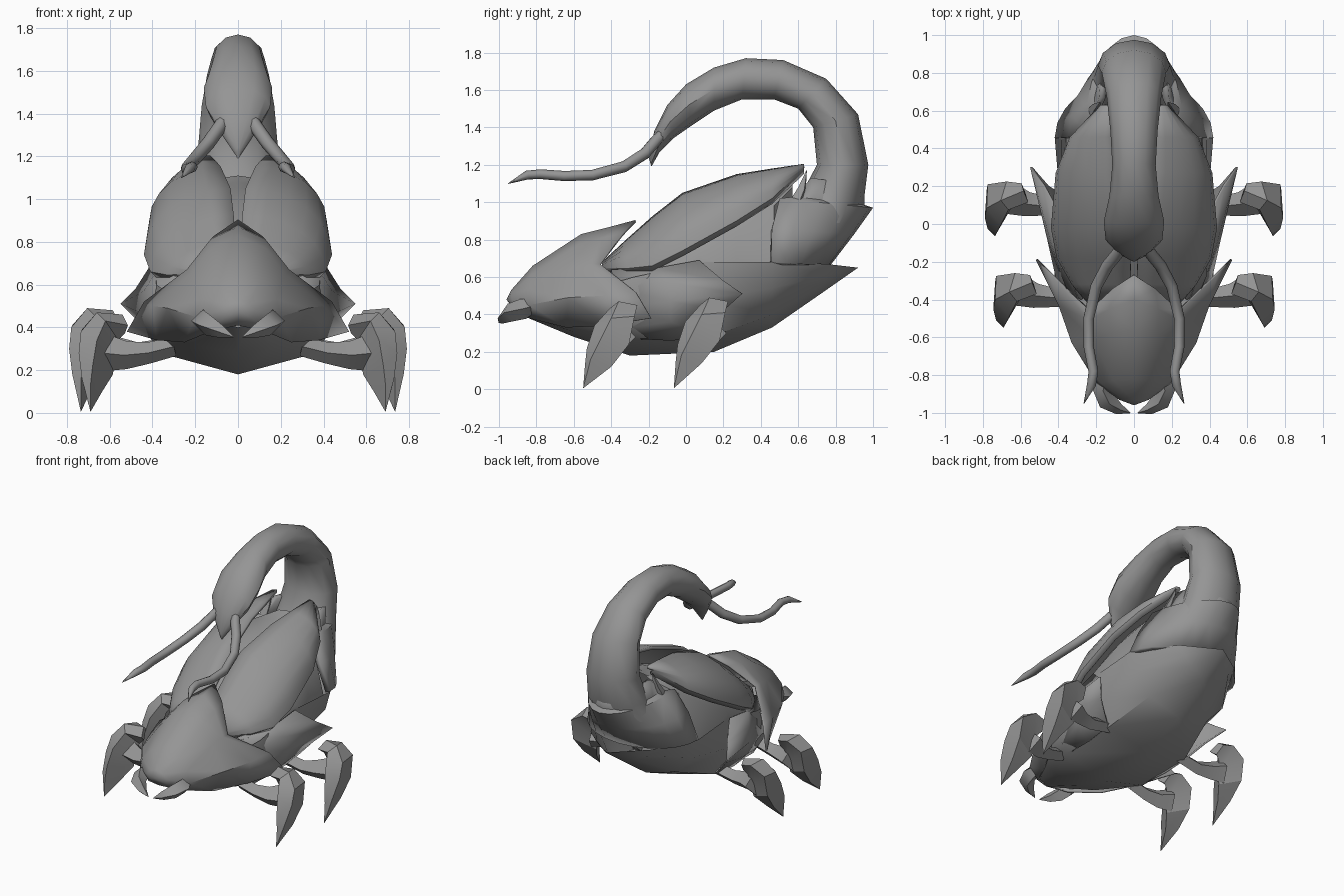
import bpy, bmesh, math
from mathutils import Vector

grey = bpy.data.materials.new("chitin_grey")
grey.diffuse_color = (0.3, 0.3, 0.3, 1)


def skin(name, rows, closed=False, mirror=True, thick=0.0, angle=40):
    """Skin rows of points into a surface; closed rows become a capped tube."""
    bm = bmesh.new()
    vs = [[bm.verts.new(p) for p in r] for r in rows]
    n = len(rows[0])
    for a, b in zip(vs, vs[1:]):
        for i in range(n if closed else n - 1):
            j = (i + 1) % n
            bm.faces.new((a[i], a[j], b[j], b[i]))
    if closed:
        bm.faces.new(vs[0])
        bm.faces.new(vs[-1])
    bmesh.ops.remove_doubles(bm, verts=bm.verts, dist=0.0005)
    bmesh.ops.recalc_face_normals(bm, faces=bm.faces)
    me = bpy.data.meshes.new(name)
    bm.to_mesh(me)
    bm.free()
    me.materials.append(grey)
    ob = bpy.data.objects.new(name, me)
    bpy.context.collection.objects.link(ob)
    bpy.ops.object.select_all(action='DESELECT')
    ob.select_set(True)
    bpy.context.view_layer.objects.active = ob
    bpy.ops.object.shade_smooth_by_angle(angle=math.radians(angle))
    if mirror:
        m = ob.modifiers.new("mirror", 'MIRROR')
        m.use_clip = True
    if thick:
        s = ob.modifiers.new("thickness", 'SOLIDIFY')
        s.thickness = thick
        s.offset = -1
    return ob


def tube(name, path, radii, sides=6, angle=40):
    """Tapered tube along a path, mirrored to the other side."""
    pts = [Vector(p) for p in path]
    rows = []
    for i, (p, r) in enumerate(zip(pts, radii)):
        t = (pts[min(i + 1, len(pts) - 1)] - pts[max(i - 1, 0)]).normalized()
        u = t.cross(Vector((0, 0, 1))).normalized()
        w = u.cross(t)
        rows.append([p + r * (u * math.cos(k) + w * math.sin(k))
                     for k in (math.tau * j / sides for j in range(sides))])
    return skin(name, rows, closed=True, angle=angle)


def rings(name, spec, sides=12):
    """Elliptical rings: outer (y, z), inner (y, z), half width."""
    rows = []
    for yo, zo, yi, zi, hw in spec:
        row = []
        for j in range(sides):
            k = math.tau * j / sides
            c = (1 + math.cos(k)) / 2
            row.append((hw * math.sin(k), yi + (yo - yi) * c, zi + (zo - zi) * c))
        rows.append(row)
    return skin(name, rows, closed=True, mirror=False)


# Arching tail with a bulb at the end
rings("tail", [
    (0.90, 0.88, 0.54, 0.92, 0.25), (0.95, 1.00, 0.61, 1.03, 0.21),
    (0.975, 1.20, 0.70, 1.20, 0.19), (0.92, 1.47, 0.68, 1.40, 0.17),
    (0.75, 1.66, 0.60, 1.50, 0.145), (0.52, 1.76, 0.47, 1.55, 0.125),
    (0.32, 1.77, 0.30, 1.55, 0.115), (0.15, 1.72, 0.15, 1.49, 0.13),
    (0.00, 1.63, 0.03, 1.41, 0.16), (-0.10, 1.52, -0.07, 1.34, 0.15),
    (-0.17, 1.38, -0.14, 1.27, 0.085), (-0.20, 1.24, -0.185, 1.19, 0.01)])

# Flared root of the tail: half arcs, widest along their front edge
root = []
for yo, zo, yi, zi, hw in [(0.77, 0.66, 0.455, 0.68, 0.42), (0.90, 0.83, 0.46, 0.86, 0.345),
                           (1.0, 0.97, 0.50, 1.02, 0.26), (0.955, 0.985, 0.58, 1.03, 0.215),
                           (0.95, 1.09, 0.67, 1.13, 0.185)]:
    root.append([(hw * math.sin(t), yi + (yo - yi) * math.cos(t), zi + (zo - zi) * math.cos(t))
                 for t in (math.pi / 2 * k / 6 for k in range(7))])
skin("tail_root", root, thick=0.035)
tube("tail_root_spike", [(0.22, 0.58, 0.98), (0.20, 0.62, 1.07), (0.18, 0.645, 1.17)],
     [0.04, 0.025, 0.002], 4)

# Two feelers hanging from the tail bulb
tube("feeler", [(0.055, -0.10, 1.39), (0.09, -0.16, 1.33), (0.14, -0.22, 1.26),
                (0.20, -0.33, 1.19), (0.24, -0.50, 1.145), (0.24, -0.65, 1.14),
                (0.215, -0.78, 1.15), (0.225, -0.85, 1.145), (0.265, -0.95, 1.10)],
     [0.028, 0.032, 0.032, 0.03, 0.028, 0.027, 0.026, 0.024, 0.002], 8, angle=60)

# Wing cases: arcs from inner top edge to outer low edge, with a turned-in rim
wing = []
for y, xi, zi, xo, zo in [(-0.45, 0.015, 0.68, 0.22, 0.65), (-0.32, 0.015, 0.80, 0.33, 0.645),
                          (-0.18, 0.02, 0.925, 0.41, 0.66), (-0.02, 0.035, 1.05, 0.44, 0.74),
                          (0.27, 0.08, 1.15, 0.415, 0.90), (0.46, 0.105, 1.18, 0.34, 1.02),
                          (0.63, 0.13, 1.205, 0.18, 1.18)]:
    arc = [(xi + (xo - xi) * math.sin(t), y, zo + (zi - zo) * math.cos(t))
           for t in (math.pi / 2 * k / 6 for k in range(7))]
    wing.append(arc + [(xo - 0.03, y, zo - 0.03)])
skin("wing_case", wing, thick=0.02)

# Back beneath the wing cases: crown height, shoulder, side and base width
back = []
for y, zc, xs, zs, xb in [(-0.45, 0.62, 0.20, 0.60, 0.28), (-0.15, 0.85, 0.37, 0.63, 0.38),
                          (0.07, 0.98, 0.39, 0.72, 0.38), (0.27, 1.05, 0.36, 0.84, 0.38),
                          (0.47, 1.08, 0.27, 0.98, 0.36), (0.57, 1.11, 0.10, 1.08, 0.20)]:
    back.append([(0, y, zc), (xs * 0.7, y, zs + (zc - zs) * 0.65), (xs, y, zs), (xb, y, 0.62)])
skin("back", back)

# Belly running from the mouth to the pointed rear
skin("belly", [
    [(0.05, -0.91, 0.46), (0.05, -0.91, 0.43), (0.03, -0.90, 0.41), (0, -0.89, 0.40)],
    [(0.25, -0.62, 0.50), (0.27, -0.62, 0.37), (0.17, -0.61, 0.31), (0, -0.60, 0.28)],
    [(0.38, -0.28, 0.60), (0.42, -0.28, 0.40), (0.33, -0.30, 0.27), (0, -0.30, 0.18)],
    [(0.39, 0.10, 0.68), (0.41, 0.10, 0.48), (0.33, 0.13, 0.28), (0, 0.15, 0.20)],
    [(0.42, 0.46, 0.68), (0.38, 0.46, 0.54), (0.25, 0.46, 0.40), (0, 0.46, 0.33)],
    [(0.24, 0.75, 0.67), (0.19, 0.75, 0.61), (0.11, 0.74, 0.56), (0, 0.72, 0.51)],
    [(0, 0.92, 0.65)] * 4])

# Hooded head shield, ending in a crest and side spikes
skin("head_shield", [
    [(0, -0.96, 0.48)] * 5,
    [(0, -0.935, 0.53), (0.05, -0.935, 0.515), (0.08, -0.93, 0.48), (0.07, -0.92, 0.44), (0, -0.91, 0.41)],
    [(0, -0.82, 0.66), (0.11, -0.83, 0.61), (0.18, -0.84, 0.53), (0.20, -0.84, 0.45), (0.13, -0.84, 0.38)],
    [(0, -0.56, 0.83), (0.13, -0.58, 0.77), (0.22, -0.61, 0.65), (0.33, -0.63, 0.49), (0.25, -0.64, 0.33)],
    [(0, -0.40, 0.87), (0.13, -0.45, 0.81), (0.24, -0.51, 0.67), (0.40, -0.43, 0.50), (0.38, -0.42, 0.34)],
    [(0, -0.27, 0.905), (0.11, -0.34, 0.83), (0.24, -0.46, 0.67), (0.44, -0.27, 0.52), (0.52, -0.19, 0.38)]],
    thick=0.012)

# Flank plate with a spike pointing outward and back
skin("flank_plate", [
    [(0.28, -0.40, 0.64), (0.35, -0.38, 0.54), (0.40, -0.35, 0.44), (0.37, -0.30, 0.33), (0.32, -0.30, 0.27)],
    [(0.39, -0.15, 0.65), (0.44, -0.10, 0.57), (0.46, -0.08, 0.47), (0.42, -0.08, 0.36), (0.33, -0.08, 0.26)],
    [(0.41, 0.07, 0.69), (0.48, 0.20, 0.58), (0.55, 0.30, 0.51), (0.46, 0.20, 0.42), (0.34, 0.13, 0.28)]],
    thick=0.012)

# Small curved jaws
tube("jaw", [(0.15, -0.80, 0.45), (0.165, -0.87, 0.43), (0.14, -0.94, 0.41), (0.08, -0.98, 0.38),
             (0.02, -1.0, 0.355)], [0.03, 0.055, 0.05, 0.03, 0.002], 4)

# Two pairs of legs: an arm and a hooked blade (front, ridge, rear, inner edges)
claw = [
    [(0.515, -0.37, 0.41), (0.54, -0.31, 0.46), (0.55, -0.27, 0.43), (0.53, -0.32, 0.37)],
    [(0.62, -0.41, 0.43), (0.66, -0.36, 0.47), (0.63, -0.26, 0.45), (0.56, -0.33, 0.34)],
    [(0.66, -0.49, 0.34), (0.735, -0.40, 0.38), (0.73, -0.275, 0.39), (0.575, -0.35, 0.26)],
    [(0.68, -0.53, 0.22), (0.745, -0.45, 0.28), (0.735, -0.305, 0.24), (0.585, -0.36, 0.18)],
    [(0.69, -0.54, 0.13), (0.73, -0.51, 0.16), (0.72, -0.40, 0.12), (0.635, -0.43, 0.10)],
    [(0.69, -0.55, 0.005)] * 4]
for pair, dx, dy, dz in [("front", 0, 0, 0), ("rear", 0.045, 0.485, 0.02)]:
    skin(pair + "_claw", [[(x + dx, y + dy, z + dz * (z > 0.01)) for x, y, z in r] for r in claw],
         closed=True, angle=30)
    tube(pair + "_arm", [(0.30, -0.39 + dy, 0.31), (0.42 + dx, -0.39 + dy, 0.28),
                         (0.52 + dx, -0.38 + dy, 0.27 + dz), (0.61 + dx, -0.35 + dy, 0.28 + dz)],
         [0.045, 0.05, 0.065, 0.085], 4, angle=30)
